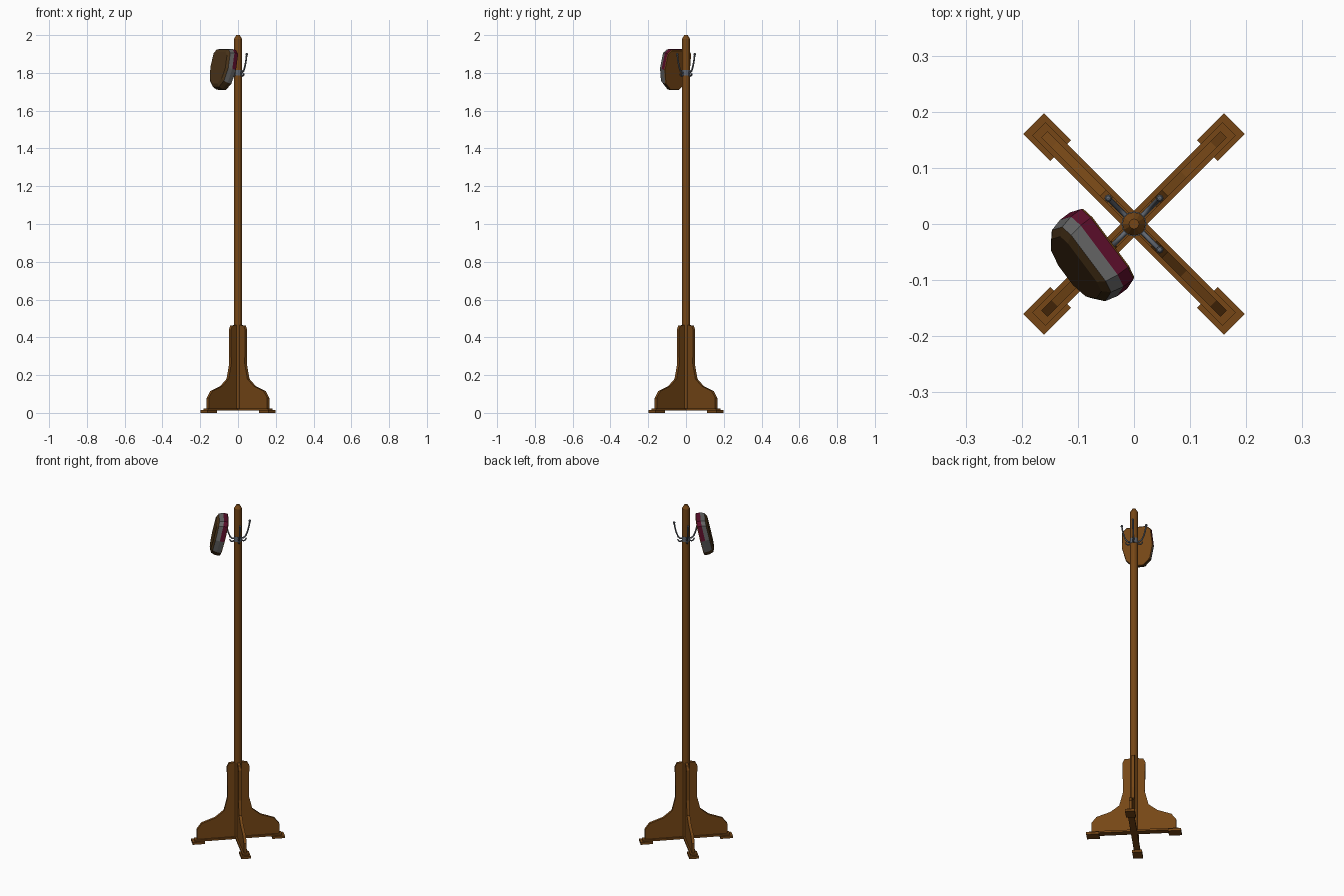
import bpy, bmesh, math
from mathutils import Vector, Matrix

if "Cube" in bpy.data.objects:
    bpy.data.objects.remove(bpy.data.objects["Cube"])


def mat(name, rgb):
    m = bpy.data.materials.new(name)
    m.diffuse_color = (*rgb, 1)
    m.use_nodes = True
    m.node_tree.nodes["Principled BSDF"].inputs["Base Color"].default_value = m.diffuse_color
    return m


WOOD = mat("brown wood", (0.18, 0.062, 0.008))
METAL = mat("grey metal", (0.12, 0.135, 0.16))
DARK = mat("dark brown leather", (0.065, 0.032, 0.009))
GREY = mat("grey felt", (0.13, 0.13, 0.13))
WINE = mat("wine lining", (0.10, 0.004, 0.022))


def finish(name, bm, mats, matrix=None):
    bmesh.ops.recalc_face_normals(bm, faces=bm.faces)
    me = bpy.data.meshes.new(name)
    bm.to_mesh(me)
    bm.free()
    for m in mats:
        me.materials.append(m)
    ob = bpy.data.objects.new(name, me)
    bpy.context.collection.objects.link(ob)
    if matrix:
        ob.matrix_world = matrix
    return ob


def loft(bm, rings):
    """Skin a list of equal-length point rings and cap both ends."""
    vs = [[bm.verts.new(p) for p in r] for r in rings]
    n = len(vs[0])
    for a, b in zip(vs, vs[1:]):
        for i in range(n):
            bm.faces.new((a[i], a[(i + 1) % n], b[(i + 1) % n], b[i]))
    bm.faces.new(vs[0])
    bm.faces.new(vs[-1])


def rect(x0, x1, hw, z):
    return [(x0, -hw, z), (x1, -hw, z), (x1, hw, z), (x0, hw, z)]


def circle(r, z, n=12):
    return [(r * math.cos(2 * math.pi * i / n), r * math.sin(2 * math.pi * i / n), z) for i in range(n)]


# post with a chamfered tip
bm = bmesh.new()
loft(bm, [circle(0.021, 0.02), circle(0.021, 1.98), circle(0.009, 2.0)])
finish("post", bm, [WOOD])

# collar that carries the hooks
bm = bmesh.new()
loft(bm, [circle(0.0225, 1.785), circle(0.0225, 1.815)])
finish("hook_collar", bm, [METAL])

FIN = [(0, 0.018), (0.226, 0.018), (0.226, 0.08), (0.2, 0.115), (0.125, 0.142),
       (0.078, 0.18), (0.058, 0.26), (0.061, 0.44), (0.05, 0.462), (0, 0.467)]


def tube(name, pts, radius, matrix):
    cu = bpy.data.curves.new(name, 'CURVE')
    cu.dimensions = '3D'
    cu.bevel_depth = radius
    cu.bevel_resolution = 1
    cu.use_fill_caps = True
    sp = cu.splines.new('POLY')
    sp.points.add(len(pts) - 1)
    for p, (x, z) in zip(sp.points, pts):
        p.co = (x, 0, z, 1)
    cu.materials.append(METAL)
    ob = bpy.data.objects.new(name, cu)
    bpy.context.collection.objects.link(ob)
    ob.matrix_world = matrix


for k in range(4):
    rot = Matrix.Rotation(math.radians(45 + 90 * k), 4, 'Z')
    # upright base panel
    bm = bmesh.new()
    loft(bm, [[(x, s * 0.008, z) for x, z in FIN] for s in (-1, 1)])
    finish(f"base_panel_{k}", bm, [WOOD], rot)
    # foot bar and stepped foot pad
    bm = bmesh.new()
    loft(bm, [rect(0, 0.24, 0.017, 0.012), rect(0, 0.24, 0.017, 0.023)])
    finish(f"foot_bar_{k}", bm, [WOOD], rot)
    bm = bmesh.new()
    loft(bm, [rect(0.185, 0.253, 0.026, 0), rect(0.185, 0.253, 0.026, 0.014)])
    finish(f"foot_pad_{k}", bm, [WOOD], rot)
    # tall hook with a ball tip, and short lower hook
    tube(f"hook_{k}", [(0.015, 1.80), (0.03, 1.80), (0.043, 1.812), (0.054, 1.84),
                       (0.061, 1.87), (0.065, 1.897)], 0.0045, rot)
    tube(f"lower_hook_{k}", [(0.015, 1.79), (0.03, 1.782), (0.041, 1.786), (0.045, 1.797)], 0.004, rot)
    bm = bmesh.new()
    bmesh.ops.create_uvsphere(bm, u_segments=8, v_segments=5, radius=0.007)
    finish(f"hook_tip_{k}", bm, [METAL], rot @ Matrix.Translation((0.065, 0, 1.898)))

# hanging hat: faceted outline stacked in layers away from the post
half = [(0.055, 0.108), (0.078, 0.088), (0.085, 0.0), (0.066, -0.075), (0.028, -0.11)]
outline = half + [(-u, v) for u, v in reversed(half)]
layers = [(0.0, 0.97), (0.004, 1.0), (0.027, 1.0), (0.05, 0.93), (0.06, 0.78)]
bm = bmesh.new()
loft(bm, [[(u * s, v * s, w) for u, v in outline] for w, s in layers])
bm.normal_update()
for f in bm.faces:
    c = f.calc_center_median()
    if c.z < 0.004:
        f.material_index = 0            # back rim
    elif c.z > 0.052 or c.y < -0.085:
        f.material_index = 1            # outer face and underside
    else:
        f.material_index = 3 if c.z < 0.027 and c.y > 0.0 else 2
n = Vector((-0.8, -0.6, 0))
up = Vector((0, 0, 1))
t = Vector((0.6, -0.8, 0))
v, w = up * 0.975 - n * 0.22, n * 0.975 + up * 0.22
frame = Matrix((t, v, w)).transposed().to_4x4()
frame.translation = n * 0.075 + up * 1.815
finish("hanging_hat", bm, [WOOD, DARK, GREY, WINE], frame)
